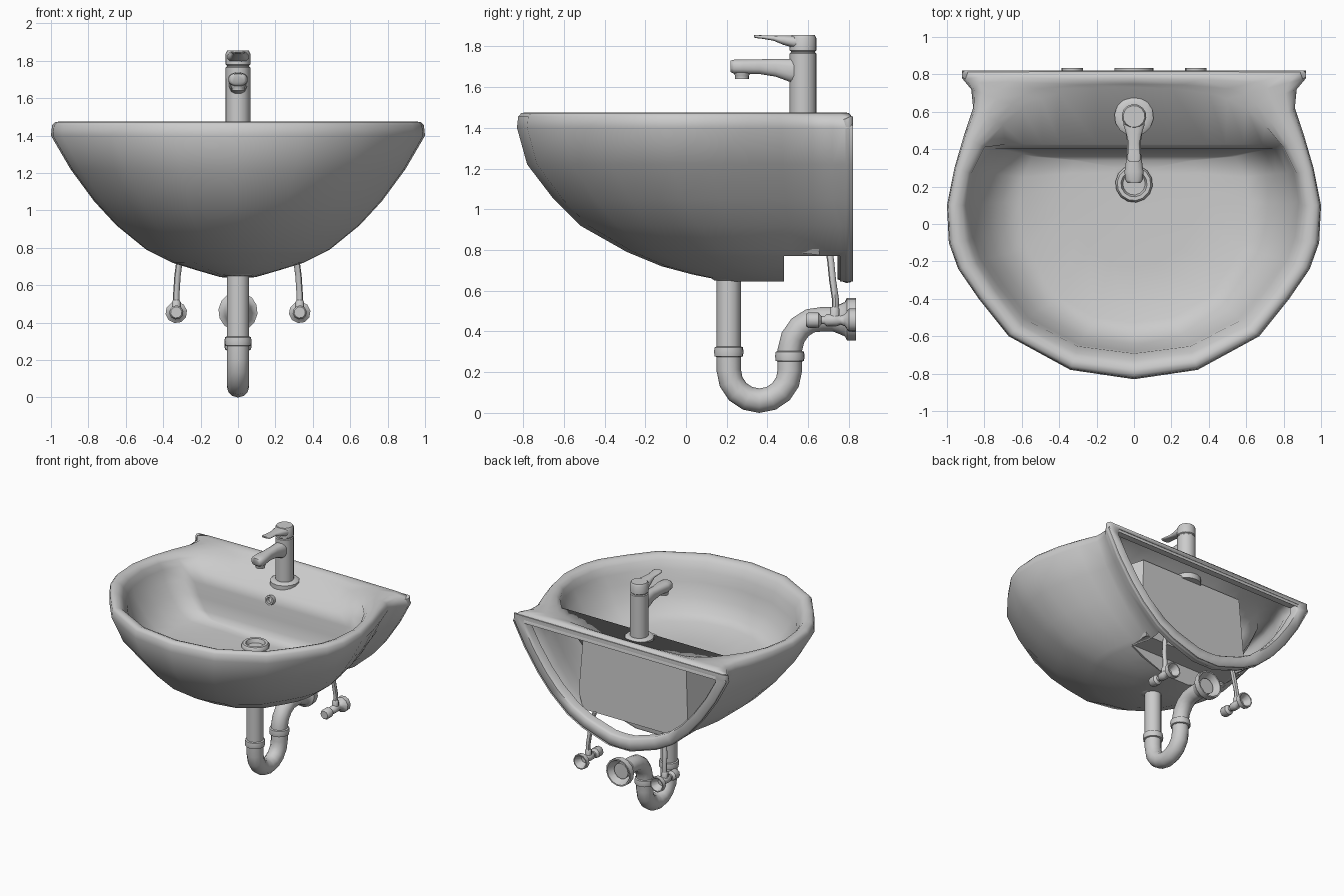
import bpy, bmesh
from math import sin, cos, pi, radians
from mathutils import Vector

if "Cube" in bpy.data.objects:
    bpy.data.objects.remove(bpy.data.objects["Cube"])


def finish(name, bm, angle=45):
    bmesh.ops.recalc_face_normals(bm, faces=bm.faces)
    me = bpy.data.meshes.new(name)
    bm.to_mesh(me)
    bm.free()
    ob = bpy.data.objects.new(name, me)
    bpy.context.collection.objects.link(ob)
    bpy.ops.object.select_all(action='DESELECT')
    ob.select_set(True)
    bpy.context.view_layer.objects.active = ob
    bpy.ops.object.shade_smooth_by_angle(angle=radians(angle))
    return ob


def skin(bm, rings, closed=True):
    """Quads between successive rings of vertices."""
    for a, b in zip(rings, rings[1:]):
        n = len(a)
        for i in range(n if closed else n - 1):
            j = (i + 1) % n
            bm.faces.new((a[i], a[j], b[j], b[i]))


def loft(name, rings, cap=(True, True), angle=45):
    bm = bmesh.new()
    vs = [[bm.verts.new(p) for p in r] for r in rings]
    skin(bm, vs)
    for use, r in zip(cap, (vs[0], vs[-1])):
        if use:
            bm.faces.new(r)
    return finish(name, bm, angle)


def lathe(name, profile, origin, axis, n=14, cap=(True, True)):
    """Turned part: profile of (radius, distance along axis)."""
    o, d = Vector(origin), Vector(axis).normalized()
    u = d.orthogonal().normalized()
    v = d.cross(u)
    return loft(name, [[o + d * t + (u * cos(2 * pi * i / n) + v * sin(2 * pi * i / n)) * r
                        for i in range(n)] for r, t in profile], cap)


def tube(name, path, r, n=12):
    """Round pipe along a path lying near the yz plane."""
    path = [Vector(p) for p in path]
    rings = []
    for k, p in enumerate(path):
        t = (path[min(k + 1, len(path) - 1)] - path[max(k - 1, 0)]).normalized()
        u = (Vector((1, 0, 0)) - t * t.x).normalized()
        v = t.cross(u)
        rings.append([p + (u * cos(2 * pi * i / n) + v * sin(2 * pi * i / n)) * r for i in range(n)])
    return loft(name, rings)


def bar(name, sections, power=0.75, n=12):
    """Rounded bar along y: sections of (y, z centre, half width, half height)."""
    def s(c):
        return (abs(c) ** power) * (1 if c > 0 else -1)
    return loft(name, [[(w * s(cos(2 * pi * (i + .5) / n)), y, z + h * s(sin(2 * pi * (i + .5) / n)))
                        for i in range(n)] for y, z, w, h in sections], angle=62)


def mirrored(half):
    """Half outline from back centre to front centre -> closed outline."""
    return half + [(-p[0],) + p[1:] for p in half[-2:0:-1]]


# Basin outlines, right half, back centre to front centre
OUTER = [(0, .82), (.5, .82), (.92, .82), (.92, .78), (.87, .72), (.86, .62), (.91, .47), (.96, .3),
         (1, .1), (.99, -.1), (.94, -.24), (.83, -.4), (.67, -.6), (.34, -.78), (0, -.83)]
INNER = [(0, .73), (.2, .725), (.4, .7), (.5, .67), (.6, .62), (.7, .53), (.8, .41), (.87, .27),
         (.9, .1), (.88, -.09), (.84, -.21), (.74, -.36), (.6, -.54), (.31, -.69), (0, -.73)]


def outer_ring(z, sx, front):
    k = (.62 - front) / 1.45
    return [(x * sx, y if y > .62 else .62 - (.62 - y) * k, z) for x, y in OUTER]


def bowl_ring(z, sx, sy, back):
    return [(x * sx, back if i < 7 else back - (.41 - y) * sy, z) for i, (x, y) in enumerate(INNER)]


# Outer shell, open at the back
levels = [(1.40, 1, -.83), (1.22, .895, -.78), (1.05, .77, -.65), (.92, .65, -.52), (.79, .49, -.29),
          (.72, .35, -.12), (.68, .22, .03), (.645, .1, .2)]
bm = bmesh.new()
rings = []
for lv in levels:
    u = outer_ring(*lv)[2:]
    rings.append([bm.verts.new(p) for p in u + [(-x, y, z) for x, y, z in u[-2::-1]]])
skin(bm, rings, closed=False)
last = rings[-1]
for i in range(len(last) // 2):
    q = [last[i], last[i + 1], last[-2 - i], last[-1 - i]]
    bm.faces.new(list(dict.fromkeys(q)))

# Service gap in the underside
for co, no in (((0, .48, 0), (0, 1, 0)), ((0, .755, 0), (0, 1, 0)), ((0, 0, .77), (0, 0, 1))):
    low = [f for f in bm.faces if max(v.co.z for v in f.verts) < 1]
    parts = set(low) | {e for f in low for e in f.edges} | {v for f in low for v in f.verts}
    bmesh.ops.bisect_plane(bm, geom=list(parts), plane_co=co, plane_no=no)
gap = []
for f in bm.faces:
    c = f.calc_center_median()
    if .48 < c.y < .755 and c.z < .77:
        gap.append(f)
bmesh.ops.delete(bm, geom=gap, context='FACES')

# Rim, recessed tap deck and bowl, welded to the shell
rim = [[(a[0] * (1 - t) + b[0] * t, a[1] * (1 - t) + b[1] * t, z) for a, b in zip(OUTER, INNER)]
       for t, z in ((.06, 1.455), (.22, 1.473), (.5, 1.475), (.8, 1.463), (1, 1.44))]
halves = [outer_ring(1.40, 1, -.83)] + rim + [
    bowl_ring(1.385, .98, .98, .425), bowl_ring(1.30, .94, .955, .405),
    bowl_ring(1.20, .87, .91, .395), bowl_ring(1.11, .78, .86, .38),
    bowl_ring(1.07, .68, .78, .36), bowl_ring(1.055, .4, .5, .34), bowl_ring(1.045, .12, .2, .30)]
rings = [[bm.verts.new(p) for p in mirrored(h)] for h in halves]
skin(bm, rings)
bm.faces.new(rings[-1])
bmesh.ops.remove_doubles(bm, verts=bm.verts, dist=.0005)
finish("basin", bm, 75)

# D-shaped wall flange around the open back
d = [(sx * .92, z) for z, sx, _ in levels]
d = [(.92, 1.455)] + d + [(0, .64)]
d = d + [(-x, z) for x, z in d[-2::-1]]


def shrink(sx, sz, top=1.455):
    return [(x * sx, top - (1.455 - z) * sz) for x, z in d]


bm = bmesh.new()
rings = [[bm.verts.new((x, y, z)) for x, z in prof]
         for prof, y in ((shrink(.935, .95, 1.43), .745), (shrink(.998, .99, 1.445), .785), (d, .805),
                         (shrink(.985, .985), .82), (shrink(.90, .86, 1.425), .82),
                         (shrink(.885, .84, 1.42), .80), (shrink(.885, .84, 1.42), .745))]
skin(bm, rings)
finish("wall_flange", bm, 62)

# Panel behind the bowl, stepping forward over the service gap, with side returns
bm = bmesh.new()
panel = [(.44, .63, 1.40), (.47, .65, .90), (.43, .655, .775), (.43, .49, .775), (.29, .485, .71), (.09, .475, .645)]
right = [bm.verts.new(p) for p in panel]
left = [bm.verts.new((-x, y, z)) for x, y, z in panel]
skin(bm, [right, left], closed=False)
for side, s in ((right, 1), (left, -1)):
    front = [bm.verts.new(p) for p in ((s * .60, .45, 1.33), (s * .50, .43, .90), (s * .42, .42, .80))]
    skin(bm, [side[:3], front], closed=False)
finish("back_panel", bm, 30)

# Drain ring and overflow outlet
lathe("drain_ring", [(.06, 0), (.07, .03), (.09, .03), (.1, .015), (.1, 0)], (0, .215, 1.045), (0, 0, 1))
lathe("overflow", [(.035, 0), (.035, .05), (.022, .05), (.02, .01)], (0, .43, 1.33), (0, -1, .2))

# Waste trap
bend = [(0, .36 - .15 * cos(a), .21 - .15 * sin(a)) for a in [pi * k / 8 for k in range(9)]]
tube("trap_pipe", [(0, .21, .7), (0, .21, .32)] + bend +
     [(0, .51, .31), (0, .525, .37), (0, .56, .42), (0, .61, .452), (0, .67, .46), (0, .8, .46)], .06)
lathe("drain_collar", [(.07, 0), (.1, .02), (.1, .04)], (0, .21, .65), (0, 0, 1))
for n, (y, z) in enumerate(((.21, .3), (.51, .278))):
    lathe("trap_nut_%d" % n, [(.06, -.026), (.07, -.022), (.073, 0), (.07, .022), (.06, .026)],
          (0, y, z), (0, 0, 1))
lathe("waste_rosette", [(.06, 0), (.072, .03), (.085, .06), (.105, .07), (.105, .115), (.095, .115), (.06, .03)],
      (0, .72, .46), (0, 1, 0), cap=(False, False))

# Supply valves and hoses on both sides
for side, s in (("left", -1), ("right", 1)):
    x = .33 * s
    lathe(side + "_valve", [(.03, 0), (.038, .01), (.038, .06), (.02, .075), (.02, .09), (.03, .1),
                            (.03, .15), (.022, .17), (.03, .19), (.058, .21), (.058, .245), (.05, .245), (.025, .19)],
          (x, .59, .455), (0, 1, 0), 10)
    lathe(side + "_hose_nut", [(.024, 0), (.024, .05), (.017, .06)], (x, .73, .46), (0, 0, 1), 8)
    tube(side + "_hose", [(x, .73, .48), (x, .735, .55), (x * .98, .72, .65), (x * .94, .71, .75),
                          (x * .9, .70, .80)], .017, 8)

# Tap
lathe("tap_base", [(.105, -.03), (.105, .012), (.09, .022), (.065, .024)], (0, .575, 1.415), (0, 0, 1))
lathe("tap_body", [(.066, 0), (.066, .365), (.06, .37), (.06, .375), (.066, .38), (.066, .44), (.058, .455)],
      (0, .575, 1.4), (0, 0, 1))
bar("tap_spout", [(.58, 1.68, .05, .06), (.51, 1.682, .048, .058), (.44, 1.695, .038, .045),
                  (.36, 1.7, .04, .037), (.28, 1.7, .052, .037), (.235, 1.7, .048, .035), (.218, 1.702, .035, .028)])
lathe("tap_aerator", [(.04, 0), (.04, .02), (.034, .03), (.034, .045)], (0, .275, 1.685), (0, 0, -1))
bar("tap_lever", [(.6, 1.822, .055, .03), (.53, 1.822, .058, .03), (.48, 1.83, .042, .024),
                  (.43, 1.84, .03, .013), (.38, 1.845, .034, .009), (.345, 1.848, .036, .008), (.333, 1.85, .025, .006)])
